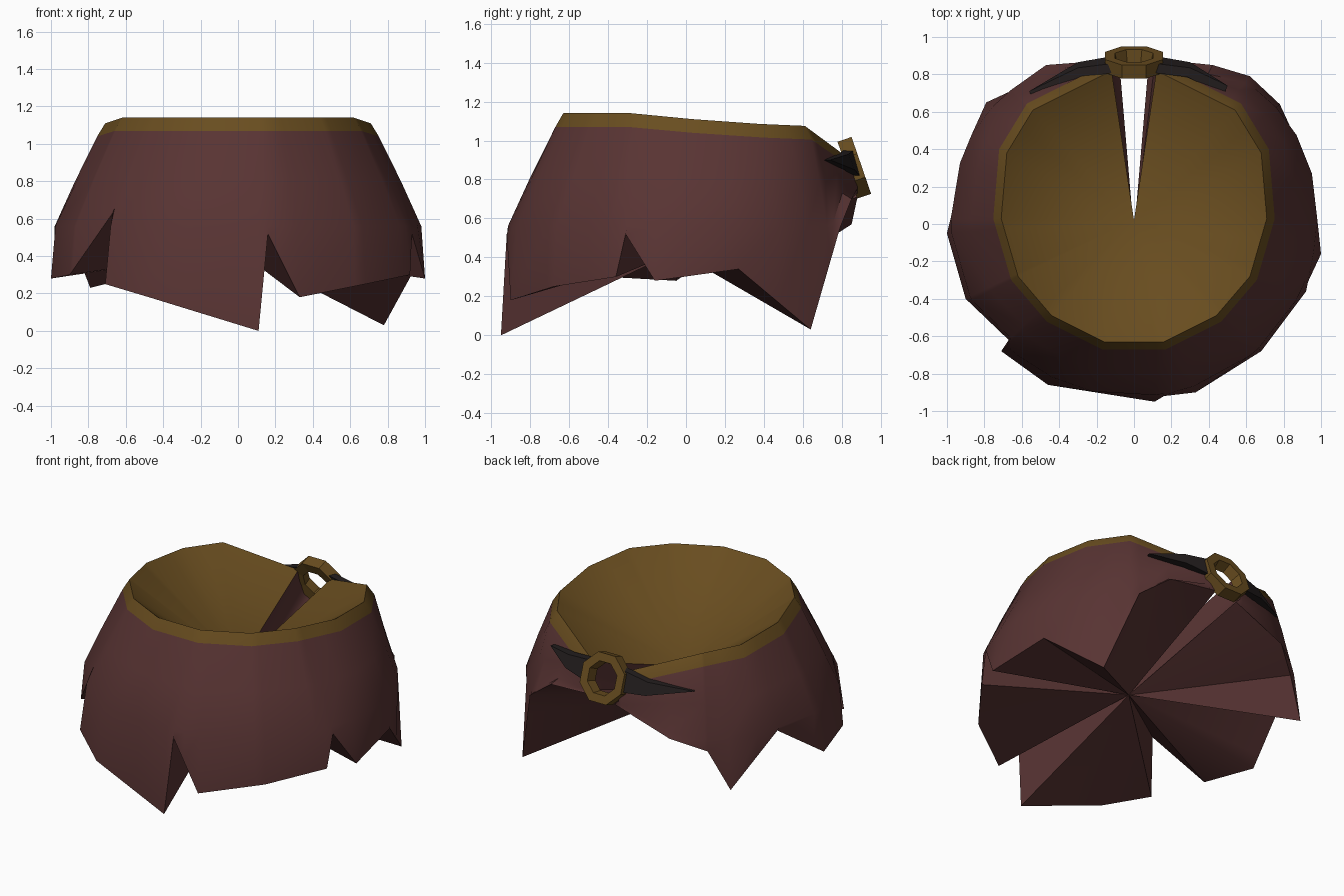
import bpy, bmesh, math
from mathutils import Vector, Matrix

cube = bpy.data.objects.get("Cube")
if cube:
    bpy.data.objects.remove(cube, do_unlink=True)


def material(name, color):
    mat = bpy.data.materials.new(name)
    mat.use_nodes = True
    mat.diffuse_color = (*color, 1)
    mat.node_tree.nodes["Principled BSDF"].inputs["Base Color"].default_value = (*color, 1)
    return mat


maroon = material("maroon cloth", (0.098, 0.034, 0.033))
tan = material("tan lining", (0.14, 0.074, 0.014))
dark = material("dark leather", (0.017, 0.013, 0.013))


def finish(bm, name, materials, smooth_angle=None):
    """Turn a bmesh into a named object, smooth below the given angle."""
    bmesh.ops.remove_doubles(bm, verts=bm.verts, dist=0.0005)
    bmesh.ops.recalc_face_normals(bm, faces=bm.faces)
    mesh = bpy.data.meshes.new(name)
    bm.to_mesh(mesh)
    bm.free()
    obj = bpy.data.objects.new(name, mesh)
    bpy.context.collection.objects.link(obj)
    for mat in materials:
        mesh.materials.append(mat)
    if smooth_angle:
        bpy.ops.object.select_all(action="DESELECT")
        obj.select_set(True)
        bpy.context.view_layer.objects.active = obj
        bpy.ops.object.shade_smooth_by_angle(angle=math.radians(smooth_angle))


# Axis of the skirt, lowest point of the lining, peak of the underside
CENTRE = Vector((0, 0.04, 0))
LINING_APEX = Vector((0, 0.02, 0.62))
UNDER_APEX = Vector((0, -0.05, 0.43))
BELLY_Z = 0.56


def bearing(p):
    """Angle around the axis, starting at the back and turning through +x."""
    return math.atan2(p.x - CENTRE.x, p.y - CENTRE.y) % math.tau


def along(path, angle):
    """Point of an open path at a bearing, clamped to its ends."""
    if angle <= bearing(path[0]):
        return path[0].copy()
    for a, b in zip(path, path[1:]):
        if bearing(a) <= angle <= bearing(b):
            ray = Vector((math.sin(angle), math.cos(angle)))
            ca = ray.cross((a - CENTRE).xy)
            cb = ray.cross((b - CENTRE).xy)
            return a.lerp(b, ca / (ca - cb) if abs(ca - cb) > 1e-9 else 0)
    return path[-1].copy()


# Rim, one half and its mirror
half_rim = [Vector(p) for p in (
    (0.12, 0.82, 0.92), (0.54, 0.61, 1.075), (0.68, 0.38, 1.085), (0.71, 0.03, 1.11),
    (0.62, -0.28, 1.14), (0.44, -0.49, 1.14), (0.16, -0.63, 1.14))]
rim = half_rim + [Vector((-p.x, p.y, p.z)) for p in reversed(half_rim)]

# Ragged hem, from the back opening round the whole skirt
hem = [Vector(p) for p in (
    (0.08, 0.88, 0.73), (0.42, 0.85, 0.7), (0.62, 0.79, 0.55),
    (0.78, 0.64, 0.03), (0.95, 0.27, 0.34), (1, -0.16, 0.28),
    (0.93, -0.31, 0.52), (0.92, -0.36, 0.3), (0.68, -0.68, 0.25), (0.33, -0.9, 0.18),
    (0.16, -0.92, 0.52), (0.11, -0.95, 0), (-0.46, -0.86, 0.175), (-0.71, -0.68, 0.25),
    (-0.67, -0.62, 0.63), (-0.9, -0.4, 0.3), (-1, -0.05, 0.28), (-0.91, 0.32, 0.54),
    (-0.79, 0.65, 0.23), (-0.66, 0.71, 0.48), (-0.47, 0.85, 0.57), (-0.08, 0.88, 0.71))]


def column(angle):
    """Points from the rim down to the hem at one bearing."""
    top, bottom = along(rim, angle), along(hem, angle)
    band = CENTRE + (top - CENTRE) * 1.06
    band.z = top.z - 0.07
    out = Vector((math.sin(angle), math.cos(angle), 0))
    belly = CENTRE + out * (0.96 + 0.02 * out.x ** 2 - 0.1 * max(0, out.y) ** 4)
    belly.z = BELLY_Z

    def wall(z):
        t = (band.z - z) / (band.z - BELLY_Z)
        return band.lerp(belly, t) + out * 0.02 * t * (1 - t)

    low = max(BELLY_Z, bottom.z + 0.03)
    return [top, band, wall((band.z + low) / 2), wall(low), bottom]


# Skirt: banded rim, cloth wall, lining cone and underside fan
bm = bmesh.new()
angles = sorted({round(bearing(p), 5) for p in rim + hem})
columns = [[bm.verts.new(p) for p in column(a)] for a in angles]
lining = bm.verts.new(LINING_APEX)
under = bm.verts.new(UNDER_APEX)


def face(verts, index):
    bm.faces.new(verts).material_index = index


for left, right in zip(columns, columns[1:]):
    for i in range(len(left) - 1):
        face((left[i], left[i + 1], right[i + 1], right[i]), 1 if i == 0 else 0)
    face((lining, left[0], right[0]), 1)
    face((under, left[-1], right[-1]), 0)
# walls of the back opening
for end in (columns[0], columns[-1]):
    face((under, lining, end[0]), 0)
    for a, b in zip(end, end[1:]):
        face((under, a, b), 0)
finish(bm, "skirt", [maroon, tan], 40)

# Clasp ring: eight-sided washer tilted with the back of the rim
bm = bmesh.new()
loops = []
for radius, depth in ((0.167, -0.038), (0.167, 0.038), (0.11, 0.038), (0.095, -0.03)):
    loops.append([bm.verts.new((radius * math.cos(a), radius * math.sin(a), depth))
                  for a in (math.tau * (k + 0.5) / 8 for k in range(8))])
for i in range(4):
    a, b = loops[i], loops[(i + 1) % 4]
    for k in range(8):
        n = (k + 1) % 8
        bm.faces.new((a[k], a[n], b[n], b[k]))
tilt = Matrix.Rotation(math.radians(-71), 4, "X")
bmesh.ops.transform(bm, matrix=Matrix.Translation((0, 0.864, 0.86)) @ tilt, verts=bm.verts)
finish(bm, "clasp_ring", [tan])

# Pointed straps on either side of the ring, the right one drooping
for side, name, tip, droop in ((1, "left_strap", (0.5, 0.74, 0.9), 0),
                               (-1, "right_strap", (0.56, 0.71, 0.86), 0.03)):
    strap = [Vector(p) for p in (
        (0.1, 0.9, 0.81), (0.3, 0.865, 0.85 - droop), tip,
        (0.3, 0.835, 0.93 - droop), (0.1, 0.86, 0.95))]
    bm = bmesh.new()
    outer = [bm.verts.new((p.x * side, p.y, p.z)) for p in strap]
    inner = [bm.verts.new((p.x * side * 0.96, p.y - 0.05, p.z)) for p in strap]
    bm.faces.new(outer)
    bm.faces.new(inner[::-1])
    for k in range(len(strap)):
        n = (k + 1) % len(strap)
        bm.faces.new((outer[k], inner[k], inner[n], outer[n]))
    finish(bm, name, [dark])
